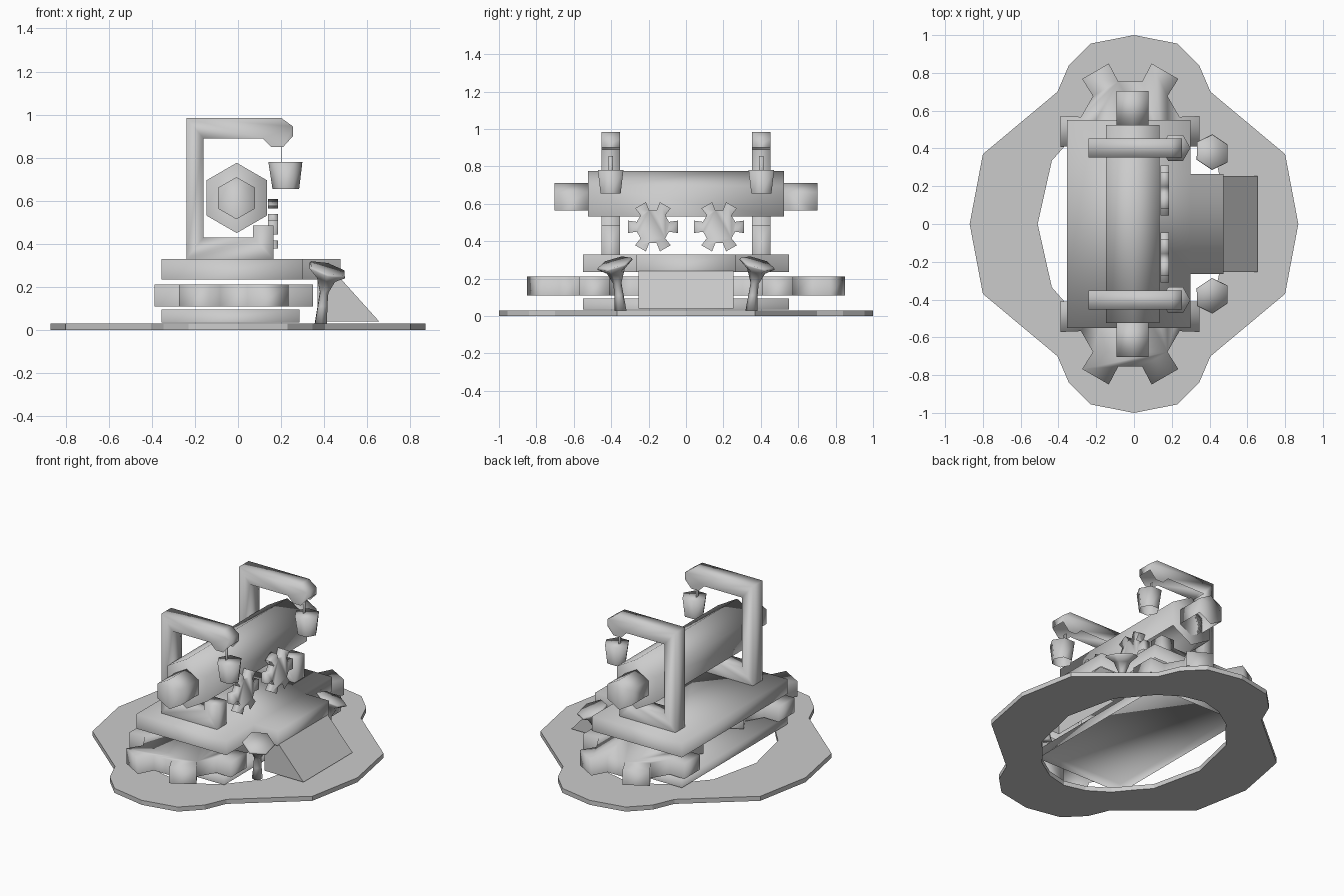
import bpy, bmesh, math
from mathutils import Vector, Matrix

if "Cube" in bpy.data.objects:
    bpy.data.objects.remove(bpy.data.objects["Cube"])

grey = bpy.data.materials.new("plain_grey")
grey.diffuse_color = (0.6, 0.6, 0.6, 1)
grey.use_nodes = True
grey.node_tree.nodes["Principled BSDF"].inputs["Base Color"].default_value = grey.diffuse_color


def finish(name, bm, smooth=True, open_below=True):
    """Write the mesh; parts are open shells without undersides unless told otherwise."""
    bmesh.ops.recalc_face_normals(bm, faces=bm.faces)
    bm.normal_update()
    if open_below:
        under = [f for f in bm.faces if f.normal.z < -0.3]
        bmesh.ops.delete(bm, geom=under, context="FACES")
    for f in bm.faces:
        f.smooth = smooth
    me = bpy.data.meshes.new(name)
    bm.to_mesh(me)
    bm.free()
    ob = bpy.data.objects.new(name, me)
    bpy.context.collection.objects.link(ob)
    me.materials.append(grey)
    return ob


def prism(name, pts, axis, lo, hi, smooth=True):
    """Extrude a 2D outline along an axis: z uses (x,y), y uses (x,z), x uses (y,z)."""
    place = {"z": lambda a, b, t: (a, b, t),
             "y": lambda a, b, t: (a, t, b),
             "x": lambda a, b, t: (t, a, b)}[axis]
    bm = bmesh.new()
    ends = [[bm.verts.new(place(a, b, t)) for a, b in pts] for t in (lo, hi)]
    bm.faces.new(ends[0])
    bm.faces.new(ends[1])
    n = len(pts)
    for i in range(n):
        j = (i + 1) % n
        bm.faces.new((ends[0][i], ends[0][j], ends[1][j], ends[1][i]))
    return finish(name, bm, smooth)


def rect(x0, x1, y0, y1):
    return [(x0, y0), (x1, y0), (x1, y1), (x0, y1)]


def gear(cx, cy, r_tip, r_root, tip, root):
    """Six-toothed gear outline; tip and root are tooth half-angles in degrees."""
    pts = []
    for k in range(6):
        for r, a in ((r_root, -root), (r_tip, -tip), (r_tip, tip), (r_root, root)):
            t = math.radians(60 * k + a)
            pts.append((cx + r * math.cos(t), cy + r * math.sin(t)))
    return pts


def loft(name, rings, sides=6, phase=0, open_below=True):
    """Skin rings given as (centre, radius, tilt about x, tilt about y)."""
    bm = bmesh.new()
    loops = []
    for c, r, tx, ty in rings:
        rot = Matrix.Rotation(ty, 3, "Y") @ Matrix.Rotation(tx, 3, "X")
        angles = [phase + 2 * math.pi * i / sides for i in range(sides)]
        loops.append([bm.verts.new(Vector(c) + rot @ Vector((r * math.cos(a), r * math.sin(a), 0)))
                      for a in angles])
    for a, b in zip(loops, loops[1:]):
        for i in range(sides):
            j = (i + 1) % sides
            bm.faces.new((a[i], a[j], b[j], b[i]))
    bm.faces.new(loops[0])
    bm.faces.new(loops[-1])
    return finish(name, bm, True, open_below)


def full_loop(q):
    """Mirror a quarter outline running from the +x axis to the +y axis."""
    half = q + [(-x, y) for x, y in reversed(q[:-1])]
    return half + [(x, -y) for x, y in reversed(half[1:-1])]


def hexagon(cx, cz, r):
    return [(cx + r * math.sin(math.radians(60 * k)),
             cz + r * math.cos(math.radians(60 * k))) for k in range(6)]


# Ground ring with an open middle
outer = full_loop([(.87, 0), (.80, .37), (.405, .70), (.345, .84), (.23, .955), (0, 1)])
inner = full_loop([(.51, 0), (.435, .335), (.36, .42), (.27, .53), (.14, .615), (0, .65)])
bm = bmesh.new()
n = len(outer)
L = [[bm.verts.new((x, y, z)) for x, y in loop]
     for loop, z in ((outer, 0), (outer, .03), (inner, .03), (inner, 0))]
for k in range(4):
    for i in range(n):
        j = (i + 1) % n
        bm.faces.new((L[k][i], L[k][j], L[(k + 1) % 4][j], L[(k + 1) % 4][i]))
finish("ground_ring", bm, False, False)

# Stacked slabs, side bulge and sloping ramp
prism("lower_slab", rect(-.355, .285, -.55, .55), "z", .035, .095)
prism("upper_slab", [(-.355, -.55), (.30, -.55), (.30, -.265), (.475, -.265),
                     (.475, .265), (.30, .265), (.30, .55), (-.355, .55)], "z", .235, .33)
prism("ramp", [(.37, .04), (.655, .04), (.475, .24), (.37, .24)], "y", -.255, .255, False)

# Hexagonal barrel
prism("barrel", hexagon(-.006, .613, .163), "y", -.523, .523)

crane = [(-.24, .33), (.165, .33), (.165, .485), (.07, .485), (.07, .43), (-.16, .43),
         (-.16, .89), (.115, .89), (.155, .85), (.21, .85), (.255, .90), (.255, .945),
         (.20, .985), (-.24, .985)]

for s, side in ((-1, "front"), (1, "back")):
    y = s * .403
    # Stub shaft at each barrel end
    prism("shaft_" + side, hexagon(-.007, .612, .098), "y", s * .523, s * .703)
    # Large flat gear between the slabs
    prism("large_gear_" + side, gear(-.02, s * .49, .377, .272, 12.5, 16.5), "z", .11, .21)
    # Small gear standing beside the barrel
    prism("small_gear_" + side, gear(s * .177, .477, .137, .09, 14, 17), "x", .14, .185)
    # Crane frame with cradle foot
    prism("crane_" + side, crane, "y", y - .05, y + .05)
    # Hanging bucket with a flat hook
    loft("bucket_" + side, [((.222, y, .655), .062, 0, 0), ((.22, y, .78), .079, 0, 0)])
    prism("hook_" + side, rect(y - .012, y + .012, .775, .855), "x", .199, .201)
    # Bent stalk with a cup tilted outward
    t = -s * .27
    loft("stalk_cup_" + side, [((.385, s * .35, .03), .032, 0, 0),
                               ((.392, s * .358, .11), .025, 0, 0),
                               ((.40, s * .367, .175), .022, t * .4, .1),
                               ((.408, s * .375, .24), .05, t, .25),
                               ((.414, s * .38, .275), .098, t, .29),
                               ((.417, s * .38, .285), .093, t, .29)],
         phase=math.radians(25 * s), open_below=False)
